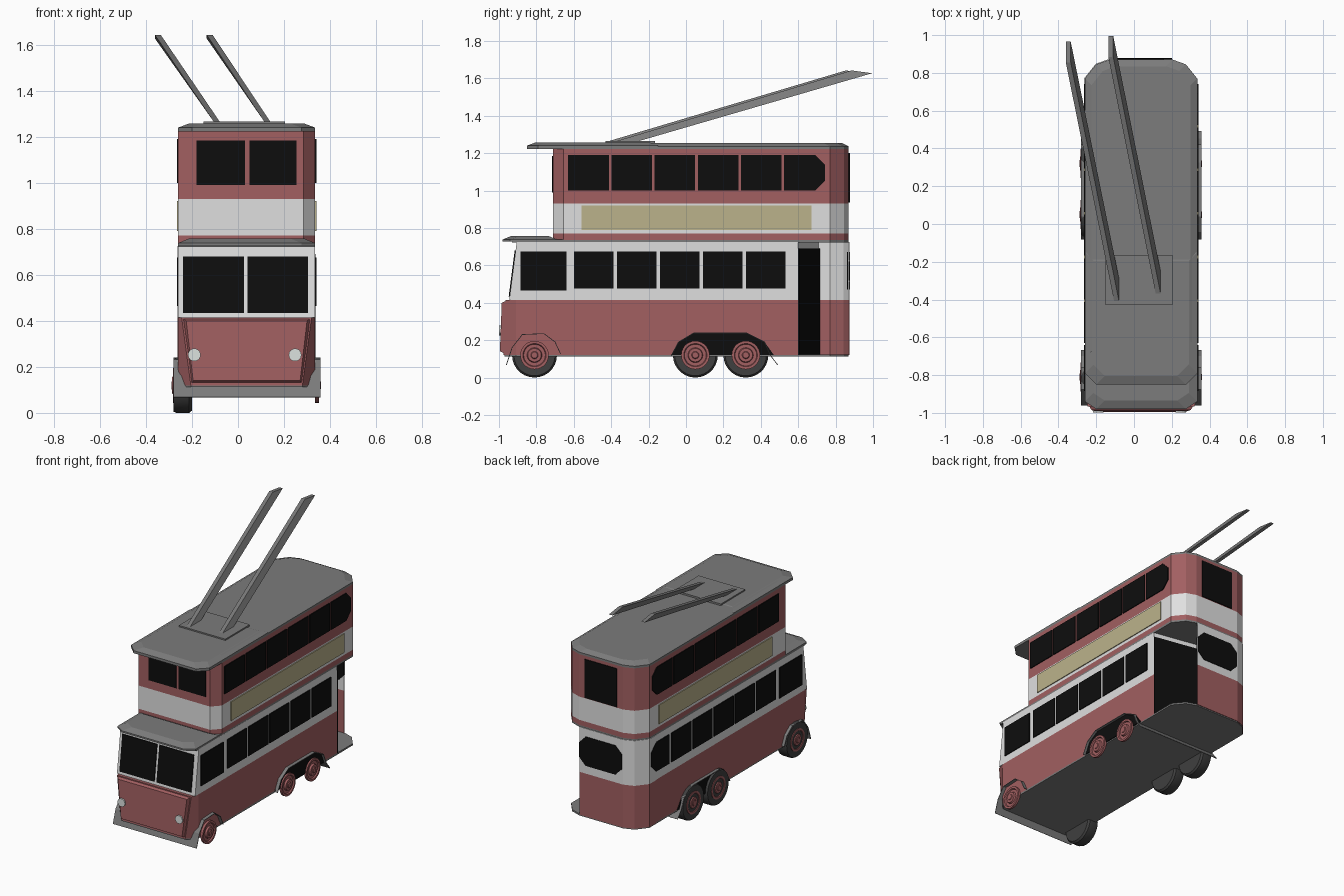
import bpy, bmesh, math
from mathutils import Vector

if "Cube" in bpy.data.objects:
    bpy.data.objects.remove(bpy.data.objects["Cube"], do_unlink=True)


def material(name, r, g, b):
    m = bpy.data.materials.new(name)
    m.use_nodes = True
    m.diffuse_color = (r, g, b, 1)
    m.node_tree.nodes["Principled BSDF"].inputs["Base Color"].default_value = (r, g, b, 1)
    return m


RED = material("body red", .36, .115, .12)
WHITE = material("cream white", .74, .74, .74)
GREY = material("roof grey", .2, .2, .2)
BLACK = material("window black", .004, .004, .004)
TYRE = material("tyre charcoal", .05, .05, .05)
KHAKI = material("panel khaki", .5, .45, .26)
LAMP = material("lamp white", .72, .76, .74)

L, R, MID = -.26, .335, .0375      # body sides and centreline


def finish(name, bm, mat):
    bmesh.ops.recalc_face_normals(bm, faces=bm.faces)
    me = bpy.data.meshes.new(name)
    bm.to_mesh(me)
    bm.free()
    me.materials.append(mat)
    ob = bpy.data.objects.new(name, me)
    bpy.context.collection.objects.link(ob)
    return ob


def loft(name, rings, mat):
    """Closed solid through matching rings of points."""
    bm = bmesh.new()
    vs = [[bm.verts.new(p) for p in ring] for ring in rings]
    n = len(vs[0])
    for a, b in zip(vs, vs[1:]):
        for i in range(n):
            j = (i + 1) % n
            bm.faces.new((a[i], a[j], b[j], b[i]))
    bm.faces.new(vs[0])
    bm.faces.new(vs[-1])
    return finish(name, bm, mat)


def at(outline, z):
    return [(x, y, z) for x, y in outline]


def prism(name, outline, z0, z1, mat):
    return loft(name, [at(outline, z0), at(outline, z1)], mat)


def inset(outline, d, cy=.08):
    return [(x - math.copysign(d, x - MID), y - math.copysign(d, y - cy)) for x, y in outline]


def plate(name, pts, normal, mat, t=.006):
    n = Vector(normal).normalized()
    return loft(name, [[Vector(p) - n * .002 for p in pts], [Vector(p) + n * t for p in pts]], mat)


def strip(name, path, axis, mat, thick=.004):
    """Thin sheet: a path of points swept along a vector."""
    bm = bmesh.new()
    a = [bm.verts.new(p) for p in path]
    b = [bm.verts.new(Vector(p) + Vector(axis)) for p in path]
    for i in range(len(a) - 1):
        bm.faces.new((a[i], a[i + 1], b[i + 1], b[i]))
    ob = finish(name, bm, mat)
    mod = ob.modifiers.new("thickness", "SOLIDIFY")
    mod.thickness = thick
    mod.offset = 0
    return ob


def lathe(name, profile, centre, mat, seg=28):
    """Profile of (x offset, radius) turned about the x axis."""
    rings = [[(centre[0] + dx, centre[1] + r * math.cos(k * math.tau / seg),
               centre[2] + r * math.sin(k * math.tau / seg)) for k in range(seg)] for dx, r in profile]
    ob = loft(name, rings, mat)
    bpy.ops.object.select_all(action="DESELECT")
    ob.select_set(True)
    bpy.context.view_layer.objects.active = ob
    bpy.ops.object.shade_smooth_by_angle(angle=math.radians(35))
    return ob


def side_window(name, side, y0, y1, z0, z1, mat=BLACK, cut=0):
    x = R if side > 0 else L
    pts = [(x, y0, z0), (x, y1 - cut, z0), (x, y1, z0 + cut), (x, y1, z1 - cut), (x, y1 - cut, z1), (x, y0, z1)]
    if not cut:
        pts = [pts[i] for i in (0, 1, 4, 5)]
    plate(name, pts, (side, 0, 0), mat)


# Lower deck, ending in a slanted bulkhead at the open rear platform
def skirt(xl, xr, y):
    return [(L, .71), (L, -.91), (xl, y), (xr, y), (R, -.91), (R, .6)]


loft("lower_skirt", [at(skirt(-.205, .28, -.975), .12), at(skirt(-.245, .32, -.965), .415)], RED)


def saloon(y):
    return [(L, .71), (L, y), (R, y), (R, .6)]


loft("lower_saloon", [at(saloon(-.945), .415), at(saloon(-.905), .725)], WHITE)
plate("bulkhead", [(R, .6, .12), (L, .71, .12), (L, .71, .69), (R, .6, .69)], (.11, .595, 0), BLACK)

# Rear wall wraps the left corner only
wall = [(L, .7), (L, .77), (-.2, .845), (-.13, .87), (.2, .87)]
strip("rear_wall_red", at(wall, .12), (0, 0, .295), RED, .008)
strip("rear_wall_white", at(wall, .415), (0, 0, .31), WHITE, .008)
tail = [(R, .77), (.275, .845), (.205, .87), (-.13, .87), (-.2, .845), (L, .77)]
prism("floor", [(L, -.91), (-.205, -.97), (.28, -.97), (R, -.91)] + tail, .112, .124, GREY)

# Bonnet and headlamps
loft("nose", [[(-.24, -.96, .41), (.315, -.96, .41), (.28, -.96, .125), (-.205, -.96, .125)],
              [(-.225, -.985, .4), (.3, -.985, .4), (.27, -.995, .14), (-.195, -.995, .14)]], RED)
for x in (-.19, .248):
    disc = [(x + .028 * math.cos(k * math.tau / 14), -.991, .252 + .028 * math.sin(k * math.tau / 14)) for k in range(14)]
    plate("headlamp", disc, (0, -1, 0), LAMP, .008)

# Upper deck in three bands
upper = [(L, -.71), (.285, -.71), (R, -.655)] + tail
for name, z0, z1, mat in (("upper_base", .735, .77, RED), ("upper_white_band", .77, .93, WHITE),
                          ("upper_saloon", .93, 1.222, RED)):
    prism(name, upper, z0, z1, mat)

# Roofs and front canopies
prism("lower_roof", [(L, -.93), (R, -.93)] + tail, .722, .737, GREY)
cab = [(L, -.94), (-.2, -.98), (.275, -.98), (R, -.94), (R, -.69), (L, -.69)]
loft("cab_canopy", [at(cab, .727), at(cab, .738), at(inset(cab, .045, -.8), .757)], GREY)
loft("upper_roof", [at(upper, 1.222), at(upper, 1.236), at(inset(upper, .035), 1.254)], GREY)
canopy = [(L, -.79), (-.2, -.85), (.275, -.85), (R, -.79), (R, -.15), (L, -.15)]
loft("upper_canopy", [at(canopy, 1.222), at(canopy, 1.24), at(inset(canopy, .045, -.5), 1.257)], GREY)

# Side windows and side panels
for side in (1, -1):
    for i in range(6):
        y = -.63 + i * .231
        side_window("upper_window", side, y, y + .217, 1.0, 1.19, BLACK, .05 if i == 5 else 0)
    side_window("cab_side_window", side, -.885, -.64, .465, .675)
    for i in range(5):
        y = -.6 + i * .23
        side_window("lower_window", side, y, y + .212, .475, .675)
    side_window("side_panel", side, -.56, .67, .79, .92, KHAKI)
side_window("lower_rear_side_window", -1, .56, .755, .475, .675, BLACK, .05)

# Front windows, the lower pair following the raked face
for x0, x1 in ((-.24, .025), (.042, .305)):
    y0, y1 = -.942, -.91
    plate("windscreen", [(x0, y0, .435), (x1, y0, .435), (x1, y1, .68), (x0, y1, .68)], (0, -.31, -.04), BLACK)
for x0, x1 in ((-.18, .03), (.05, .255)):
    plate("upper_front_window", [(x0, -.71, .99), (x1, -.71, .99), (x1, -.71, 1.185), (x0, -.71, 1.185)],
          (0, -1, 0), BLACK)

# Rear windows
plate("upper_rear_window", [(-.085, .87, .935), (.16, .87, .935), (.16, .87, 1.2), (-.085, .87, 1.2)],
      (0, 1, 0), BLACK)
w, h, c = .163, .1, .05
octagon = [(-w, -h + c), (-w + c, -h), (w - c, -h), (w, -h + c), (w, h - c), (w - c, h), (-w + c, h), (-w, h - c)]
for y, n in ((.874, 1), (.866, -1)):
    plate("lower_rear_window", [(MID + a, y, .57 + b) for a, b in octagon], (0, n, 0), BLACK, .004)

# Mudguards run the full width; black arches sit behind the rear hubs
front_arch = [(-.96, .068), (-.93, .16), (-.875, .23), (-.76, .235), (-.7, .19), (-.67, .125)]
rear_arch = [(-.08, .115), (-.04, .19), (.04, .238), (.325, .238), (.42, .19), (.45, .12), (.49, .068)]
for name, arch in (("front_mudguard", front_arch), ("rear_mudguard", rear_arch)):
    strip(name, [(-.28, y, z) for y, z in arch], (.638, 0, 0), GREY)
for side, x in ((1, R), (-1, L)):
    plate("wheel_arch", [(x, y, max(z, .12)) for y, z in rear_arch[:5]] + [(x, .47, .12)], (side, 0, 0), BLACK)

# Wheels: tyres on the right side, hubs on both
hub = [(0, .076), (.016, .076), (.016, .062), (.008, .058), (.008, .04), (.02, .036), (.02, .02), (.025, .016)]
for y in (-.81, .05, .32):
    lathe("tyre", [(0, .085), (0, .115), (.012, .12), (.068, .12), (.08, .11), (.08, .07)], (-.28, y, .12), TYRE)
    lathe("right_hub", [(-dx * .6, r) for dx, r in hub], (-.274, y, .12), RED)
    lathe("left_hub", hub, (R, y, .12), RED)

# Pole base and the two trolley poles
prism("pole_base", [(-.15, -.43), (.205, -.43), (.205, -.165), (-.15, -.165)], 1.25, 1.266, GREY)
for bx, by, tx, ty in ((-.09, -.36, -.348, .965), (.13, -.32, -.123, .995)):
    hw = .013
    loft("trolley_pole",
         [[(bx - hw, by - .06, 1.262), (bx + hw, by - .06, 1.262), (bx + hw, by + .06, 1.262), (bx - hw, by + .06, 1.262)],
          [(tx - hw, ty - .11, 1.642), (tx + hw, ty - .11, 1.642), (tx + hw, ty, 1.627), (tx - hw, ty, 1.627)]], GREY)
